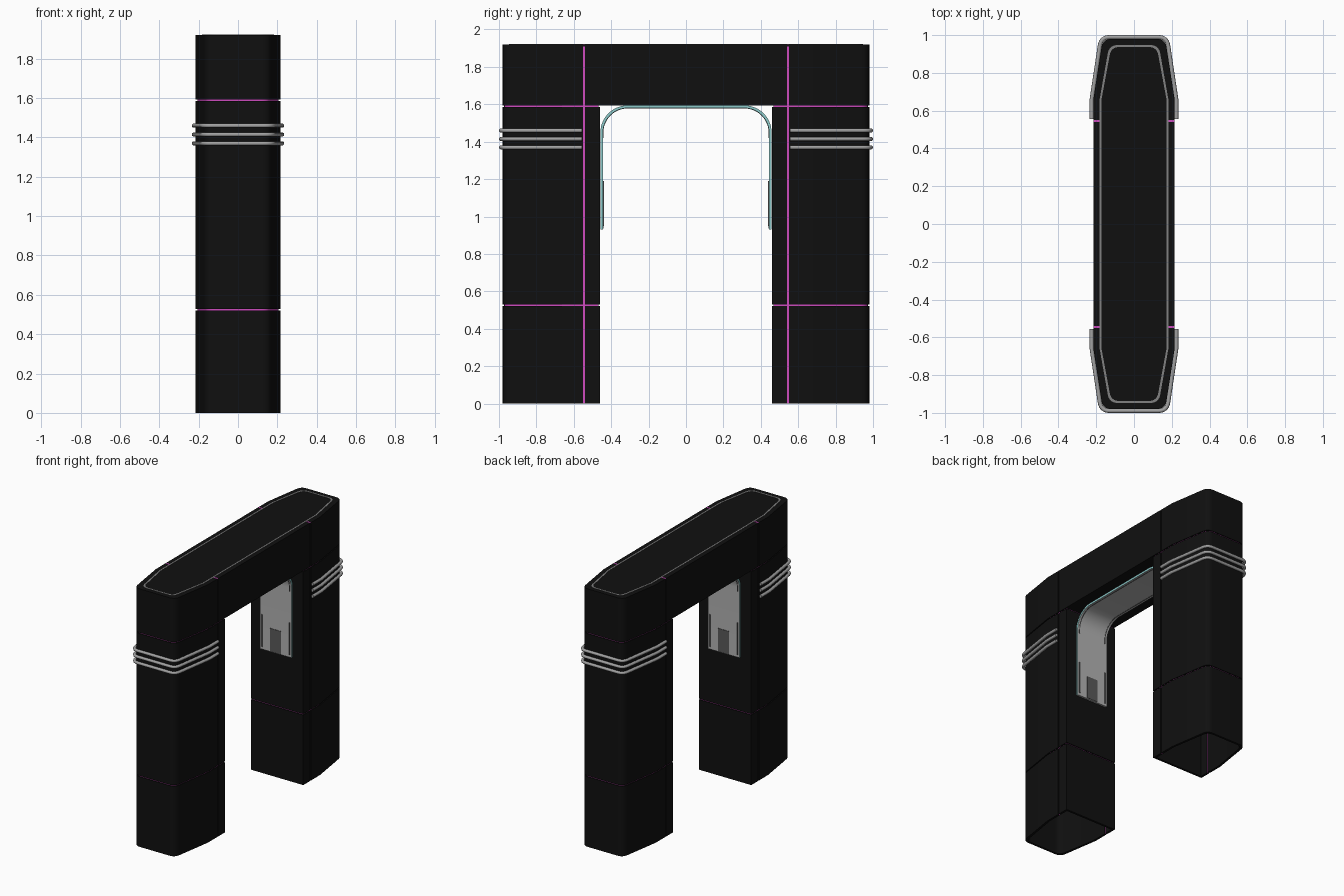
import bpy, bmesh, math
from mathutils import Vector

cube = bpy.data.objects.get("Cube")
if cube:
    bpy.data.objects.remove(cube, do_unlink=True)


def material(name, r, g, b):
    m = bpy.data.materials.new(name)
    m.use_nodes = True
    m.diffuse_color = (r, g, b, 1)
    bsdf = next(n for n in m.node_tree.nodes if n.type == 'BSDF_PRINCIPLED')
    bsdf.inputs["Base Color"].default_value = (r, g, b, 1)
    return m


black = material("black shell", 0.005, 0.005, 0.005)
magenta = material("magenta seam", 0.62, 0.07, 0.52)
metal = material("band metal", 0.36, 0.36, 0.36)
trim = material("top trim grey", 0.22, 0.22, 0.22)
pale = material("liner grey", 0.45, 0.45, 0.45)
teal = material("liner edge teal", 0.27, 0.6, 0.6)
dark = material("dark grey", 0.1, 0.1, 0.1)


def prism(name, pts, lo, hi, mat, along_x=False):
    """Extrude a flat profile from lo to hi, upward or along x."""
    bm = bmesh.new()
    place = (lambda a, b: (lo, a, b)) if along_x else (lambda a, b: (a, b, lo))
    face = bm.faces.new([bm.verts.new(place(a, b)) for a, b in pts])
    ext = bmesh.ops.extrude_face_region(bm, geom=[face])
    shift = Vector((hi - lo, 0, 0)) if along_x else Vector((0, 0, hi - lo))
    bmesh.ops.translate(bm, vec=shift,
                        verts=[v for v in ext["geom"] if isinstance(v, bmesh.types.BMVert)])
    bmesh.ops.recalc_face_normals(bm, faces=bm.faces)
    mesh = bpy.data.meshes.new(name)
    bm.to_mesh(mesh)
    bm.free()
    mesh.materials.append(mat)
    mesh.shade_smooth()
    mesh.set_sharp_from_angle(angle=math.radians(25))
    obj = bpy.data.objects.new(name, mesh)
    bpy.context.collection.objects.link(obj)
    return obj


def box(name, x, y, z, mat):
    pts = [(x[0], y[0]), (x[1], y[0]), (x[1], y[1]), (x[0], y[1])]
    return prism(name, pts, z[0], z[1], mat)


W, IN, SEAM, TOP = 0.215, 0.46, 0.545, 1.92
WALL, GAP = 0.016, 0.005


def outline(d, y0):
    """Plan of one tapered end, grown by d, starting at depth y0."""
    c, e = 0.165 + d, 0.98 + d
    a, k, b = Vector((c + 0.007, e - 0.045)), Vector((c, e)), Vector((c - 0.045, e))
    side = [(W + d, y0), (W + d, 0.66)]
    for i in range(9):
        t = i / 8
        side.append(tuple(a * (1 - t) ** 2 + k * 2 * t * (1 - t) + b * t * t))
    return side + [(-x, y) for x, y in reversed(side)]


def flip(pts, s):
    return [(x, y * s) for x, y in pts]


def wrap(d_out, d_in, y0):
    return outline(d_out, y0) + outline(d_in, y0)[::-1]


tiers = [("lower", 0, 0.521), ("middle", 0.529, 1.586), ("upper", 1.594, 1.912)]

for end, s in (("front", -1), ("back", 1)):
    # Hollow leg panels, split by seams
    for tier, z0, z1 in tiers:
        prism(f"{end}_{tier}_outer_panel", flip(wrap(0, -WALL, SEAM + GAP), s), z0, z1, black)
        if tier != "upper":
            w, y, e = W - WALL, IN + WALL, SEAM - GAP
            u = [(W, e), (W, IN), (-W, IN), (-W, e), (-w, e), (-w, y), (w, y), (w, e)]
            prism(f"{end}_{tier}_inner_panel", flip(u, s), z0, z1, black)

    # Recessed magenta seams
    for z in (0.525, 1.59):
        prism(f"{end}_level_seam", flip(wrap(-0.008, -0.014, IN + 0.008), s),
              z - 0.004, z + 0.004, magenta)
        box(f"{end}_inner_level_seam", (-W + 0.01, W - 0.01),
            sorted((s * (IN + 0.008), s * (IN + 0.014))), (z - 0.004, z + 0.004), magenta)
    for side in (-1, 1):
        ys = sorted((s * (SEAM - GAP), s * (SEAM + GAP)))
        box(f"{end}_upright_seam", sorted((side * (W - 0.014), side * (W - 0.008))),
            ys, (0, 1.912), magenta)
        box(f"{end}_top_seam", sorted((side * 0.181, side * W)), ys,
            (TOP - 0.003, TOP + 0.001), magenta)

    # Grey outline on the top
    prism(f"{end}_top_trim", flip(wrap(-0.033, -0.043, 0), s), TOP - 0.003, TOP + 0.002, trim)

    # Three metal bands around the leg
    for i, z in enumerate((1.37, 1.415, 1.46)):
        curve = bpy.data.curves.new(f"{end}_band_{i + 1}", 'CURVE')
        curve.dimensions = '3D'
        curve.bevel_depth = 0.011
        curve.bevel_resolution = 3
        curve.use_fill_caps = True
        path = flip(outline(0.009, SEAM + 0.01), s)
        spline = curve.splines.new('POLY')
        spline.points.add(len(path) - 1)
        for p, (x, y) in zip(spline.points, path):
            p.co = (x, y, z, 1)
        curve.materials.append(metal)
        bpy.context.collection.objects.link(bpy.data.objects.new(curve.name, curve))

# Lintel and top cover
box("lintel", (-W, W), (-SEAM + GAP, SEAM - GAP), (1.594, 1.912), black)
prism("top_cover", outline(0, 0)[:-1] + flip(outline(0, 0), -1)[::-1][:-1], 1.91, TOP, black)


def arch(o, z0):
    """Profile of the inner liner at depth o, starting at height z0."""
    r, c, zc = 0.146 - o, 0.312, 1.448
    half = [(c + r, z0)]
    for i in range(13):
        t = math.radians(90 * i / 12)
        half.append((c + r * math.cos(t), zc + r * math.sin(t)))
    return half + [(-y, z) for y, z in reversed(half)]


# Rounded liner inside the opening, with coloured side edges
LINER = 0.014
liner = prism("arch_liner", arch(0, 0.93) + arch(LINER, 0.93)[::-1], -0.13, 0.13, pale, True)
liner.data.materials.append(teal)
for f in liner.data.polygons:
    if abs(f.normal.x) > 0.9:
        f.material_index = 1

# Ribs and lower plates on the liner
face_y = 0.458 - LINER
for side in (-1, 1):
    x = side * 0.113
    prism("liner_groove_line", arch(LINER - 0.002, 1.42) + arch(LINER + 0.002, 1.42)[::-1],
          x - 0.003, x + 0.003, dark, True)
    for s in (-1, 1):
        box("liner_rib", (x - 0.004, x + 0.004),
            sorted((s * (face_y - 0.005), s * (face_y + 0.004))), (0.95, 1.19), dark)
for s in (-1, 1):
    box("liner_plate", (-0.045, 0.045),
        sorted((s * (face_y - 0.003), s * (face_y + 0.004))), (0.935, 1.105), dark)
